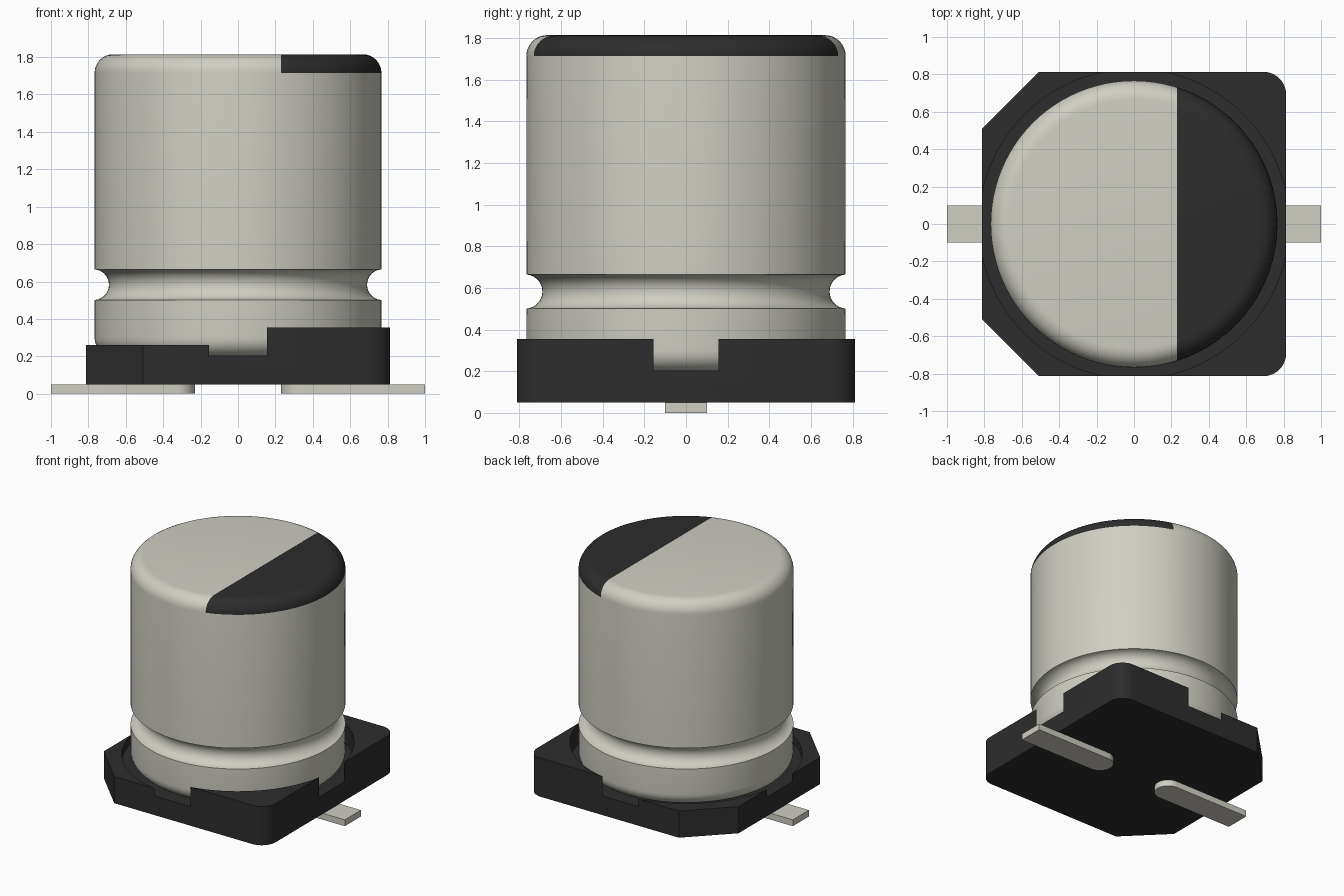
import bpy, bmesh
from math import sin, cos, pi, radians

cube = bpy.data.objects.get("Cube")
if cube:
    bpy.data.objects.remove(cube, do_unlink=True)


def material(name, colour):
    m = bpy.data.materials.new(name)
    m.use_nodes = True
    m.diffuse_color = (*colour, 1)
    m.node_tree.nodes["Principled BSDF"].inputs["Base Color"].default_value = (*colour, 1)
    return m


METAL = material("pale grey metal", (0.63, 0.62, 0.55))
BLACK = material("black plastic", (0.026, 0.026, 0.026))


def finish(name, bm, *mats):
    bmesh.ops.recalc_face_normals(bm, faces=bm.faces)
    mesh = bpy.data.meshes.new(name)
    bm.to_mesh(mesh)
    bm.free()
    for m in mats:
        mesh.materials.append(m)
    ob = bpy.data.objects.new(name, mesh)
    bpy.context.collection.objects.link(ob)
    return ob


def smooth(ob):
    bpy.ops.object.select_all(action="DESELECT")
    ob.select_set(True)
    bpy.context.view_layer.objects.active = ob
    bpy.ops.object.shade_smooth_by_angle(angle=radians(30))


def arc(cx, cy, r, start, end, steps=10):
    """Points along a circular arc, angles in degrees."""
    angles = [radians(start + (end - start) * i / steps) for i in range(steps + 1)]
    return [(cx + r * cos(a), cy + r * sin(a)) for a in angles]


def prism(name, outline, z0, z1, mat):
    """Extrude a flat outline between two heights."""
    bm = bmesh.new()
    face = bm.faces.new([bm.verts.new((x, y, z0)) for x, y in outline])
    new = bmesh.ops.extrude_face_region(bm, geom=[face])["geom"]
    bmesh.ops.translate(bm, vec=(0, 0, z1 - z0),
                        verts=[v for v in new if isinstance(v, bmesh.types.BMVert)])
    return finish(name, bm, mat)


def cut(ob, cutter):
    cutter.hide_render = True
    mod = ob.modifiers.new("cut", "BOOLEAN")
    mod.operation, mod.solver, mod.object = "DIFFERENCE", "EXACT", cutter
    bpy.context.view_layer.objects.active = ob
    with bpy.context.temp_override(object=ob, active_object=ob):
        bpy.ops.object.modifier_apply(modifier=mod.name)
    bpy.data.objects.remove(cutter, do_unlink=True)


# Base: two chamfered corners, two rounded corners, stepped top, round seat
HALF, CORNER, CHAMFER = 0.813, 0.12, 0.305
inner, bevel = HALF - CORNER, HALF - CHAMFER
outline = (arc(inner, -inner, CORNER, -90, 0) + arc(inner, inner, CORNER, 0, 90)
           + [(-bevel, HALF), (-HALF, bevel), (-HALF, -bevel), (-bevel, -HALF)])
base = prism("base", outline, 0.05, 0.355, BLACK)
cut(base, prism("step_cutter", [(-1, -1), (0, -1), (0, 1), (-1, 1)], 0.26, 1, BLACK))
cut(base, prism("seat_cutter", arc(0, 0, 0.828, 0, 360, 96)[:-1], 0.2, 1, BLACK))
smooth(base)

# Can: lathed profile with rounded ends and a crimped groove
R, TOP, BOTTOM, ROUND = 0.767, 1.815, 0.2, 0.1
SEGMENTS = 96
profile = (arc(R - ROUND, BOTTOM + ROUND, ROUND, -90, 0, 8)
           + arc(R + 0.005, 0.583, 0.082, 266, 94, 14)
           + arc(R - ROUND, TOP - ROUND, ROUND, 0, 90, 8))
bm = bmesh.new()
rings = []
for r, z in profile:
    r = min(r, R)
    rings.append([bm.verts.new((r * cos(2 * pi * i / SEGMENTS),
                                r * sin(2 * pi * i / SEGMENTS), z))
                  for i in range(SEGMENTS)])
for low, high in zip(rings, rings[1:]):
    for i in range(SEGMENTS):
        j = (i + 1) % SEGMENTS
        bm.faces.new((low[i], low[j], high[j], high[i]))
bm.faces.new(rings[0][::-1])
bm.faces.new(rings[-1])

# Polarity mark: cut the rounded top along a straight line and darken one side
MARK_X, MARK_Z = 0.23, TOP - ROUND
cap = [f for f in bm.faces if f.calc_center_median().z > MARK_Z]
geom = cap + list({e for f in cap for e in f.edges}) + list({v for f in cap for v in f.verts})
bmesh.ops.bisect_plane(bm, geom=geom, plane_co=(MARK_X, 0, 0), plane_no=(1, 0, 0))
for f in bm.faces:
    c = f.calc_center_median()
    f.material_index = int(c.z > MARK_Z and c.x > MARK_X)
smooth(finish("can", bm, METAL, BLACK))

# Leads: flat strips with a rounded inner end
for name, side in (("left_lead", 1), ("right_lead", -1)):
    strip = [(1, -0.1), (1, 0.1)] + arc(0.33, 0, 0.1, 90, 270, 16)
    smooth(prism(name, [(side * x, y) for x, y in strip], 0, 0.05, METAL))
